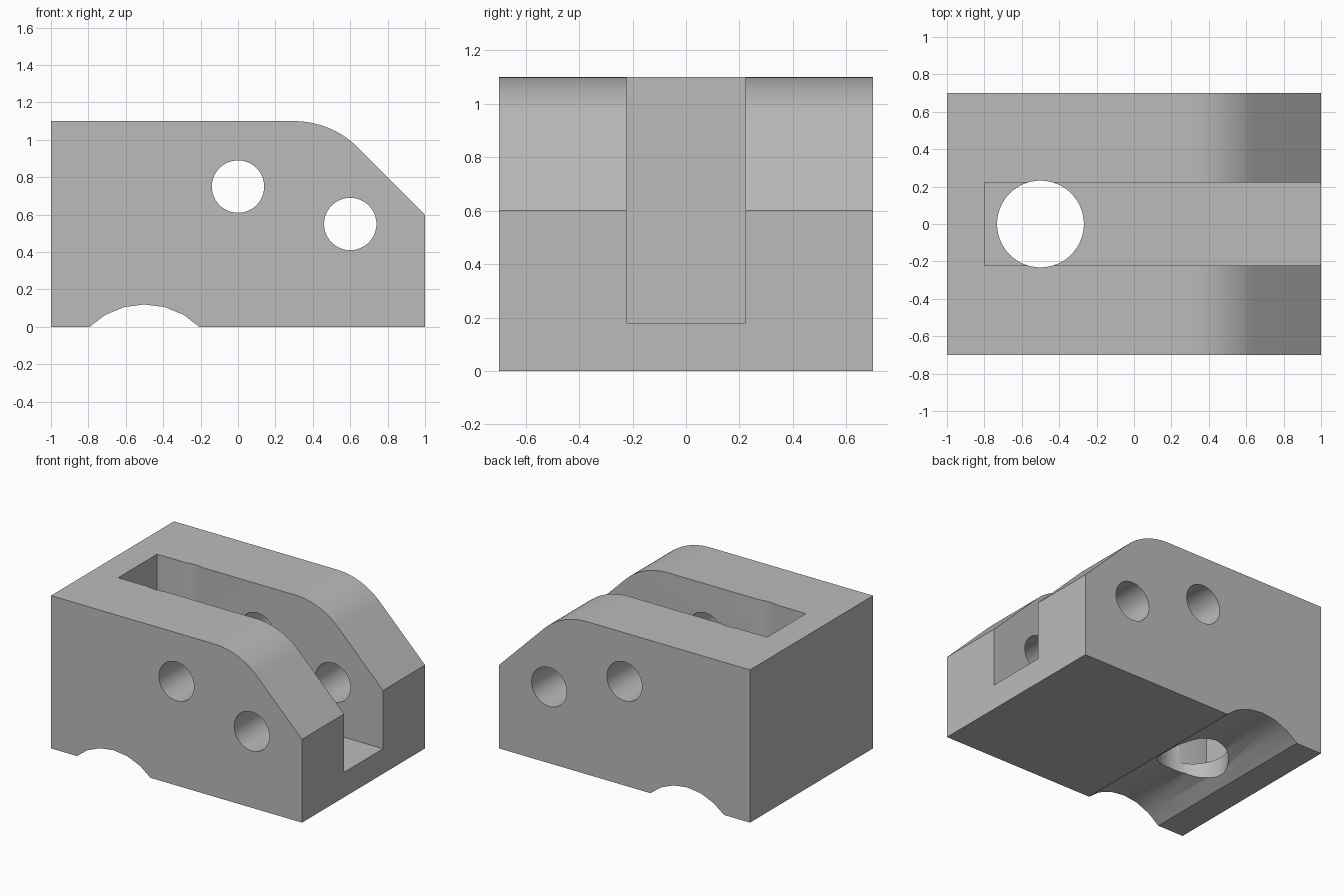
import bpy, bmesh, math
from mathutils import Matrix

cube = bpy.data.objects.get("Cube")
if cube:
    bpy.data.objects.remove(cube, do_unlink=True)

HALF_DEPTH = 0.7
GREY = (0.5, 0.5, 0.5, 1)
grey = bpy.data.materials.new("plain grey")
grey.use_nodes = True
grey.diffuse_color = GREY
grey.node_tree.nodes["Principled BSDF"].inputs["Base Color"].default_value = GREY


def make_object(name, bm):
    bmesh.ops.recalc_face_normals(bm, faces=bm.faces)
    mesh = bpy.data.meshes.new(name)
    bm.to_mesh(mesh)
    bm.free()
    mesh.materials.append(grey)
    obj = bpy.data.objects.new(name, mesh)
    bpy.context.collection.objects.link(obj)
    return obj


def cylinder(name, radius, length, location, segments=64, along_y=True):
    bm = bmesh.new()
    turn = Matrix.Rotation(math.pi / 2, 4, "X") if along_y else Matrix()
    bmesh.ops.create_cone(bm, cap_ends=True, segments=segments, radius1=radius,
                          radius2=radius, depth=length,
                          matrix=Matrix.Translation(location) @ turn)
    return make_object(name, bm)


def box(name, low, high):
    bm = bmesh.new()
    bmesh.ops.create_cube(bm, size=1)
    for v in bm.verts:
        v.co = [a if c < 0 else b for c, a, b in zip(v.co, low, high)]
    return make_object(name, bm)


# Body: side profile with a rounded shoulder and a 45 degree slope
tangent = 0.2
radius = tangent / math.tan(math.pi / 8)
profile = [(-1, 0), (-1, 1.1)]
steps = 16
for i in range(steps + 1):
    a = math.pi / 4 * i / steps
    profile.append((0.3 + radius * math.sin(a), 1.1 - radius + radius * math.cos(a)))
profile += [(1, 0.6), (1, 0)]

bm = bmesh.new()
side = bm.faces.new([bm.verts.new((x, -HALF_DEPTH, z)) for x, z in profile])
extruded = bmesh.ops.extrude_face_region(bm, geom=[side], use_keep_orig=True)
new_verts = [g for g in extruded["geom"] if isinstance(g, bmesh.types.BMVert)]
bmesh.ops.translate(bm, verts=new_verts, vec=(0, 2 * HALF_DEPTH, 0))
body = make_object("body", bm)

# Cutters: open slot, two cross pin holes, vertical bore, bottom groove
cutters = [
    box("slot_cutter", (-0.8, -0.222, 0.18), (1.5, 0.222, 1.5)),
    cylinder("upper_pin_hole_cutter", 0.14, 2, (0, 0, 0.75)),
    cylinder("lower_pin_hole_cutter", 0.14, 2, (0.6, 0, 0.55)),
    cylinder("bore_cutter", 0.232, 4, (-0.5, 0, 0.5), along_y=False),
    cylinder("groove_cutter", 0.42, 2, (-0.5, 0, -0.3), segments=24),
]

bpy.ops.object.select_all(action="DESELECT")
bpy.context.view_layer.objects.active = body
body.select_set(True)
for cutter in cutters:
    cut = body.modifiers.new(cutter.name, "BOOLEAN")
    cut.operation = "DIFFERENCE"
    cut.solver = "EXACT"
    cut.object = cutter
    bpy.ops.object.modifier_apply(modifier=cut.name)
    bpy.data.objects.remove(cutter, do_unlink=True)

bpy.ops.object.shade_smooth_by_angle(angle=math.radians(30))
